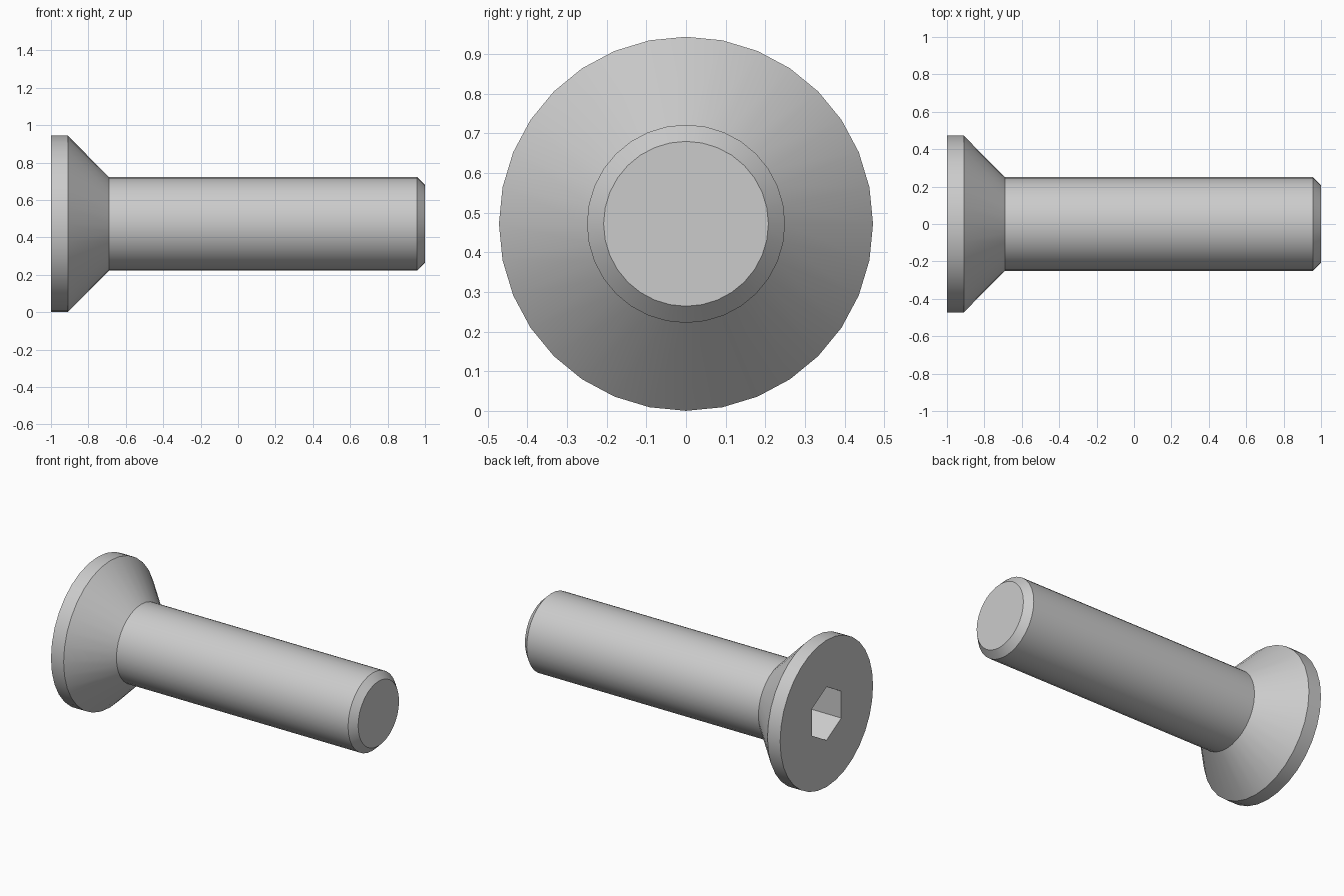
import bpy, bmesh
from math import pi, radians
from mathutils import Matrix, Vector

if "Cube" in bpy.data.objects:
    bpy.data.objects.remove(bpy.data.objects["Cube"])

AXIS_Z = 0.472
SIDES = 32


def make_object(name, bm):
    bmesh.ops.recalc_face_normals(bm, faces=bm.faces)
    mesh = bpy.data.meshes.new(name)
    bm.to_mesh(mesh)
    bm.free()
    obj = bpy.data.objects.new(name, mesh)
    bpy.context.collection.objects.link(obj)
    return obj


# Bolt body: (x, radius) profile turned around the x axis
profile = [(-1, 0), (-1, 0.472), (-0.91, 0.472), (-0.69, 0.25),
           (0.958, 0.25), (1, 0.208), (1, 0)]
bm = bmesh.new()
verts = [bm.verts.new((x, 0, AXIS_Z + r)) for x, r in profile]
edges = [bm.edges.new(pair) for pair in zip(verts, verts[1:])]
bmesh.ops.spin(bm, geom=verts + edges, cent=(0, 0, AXIS_Z), axis=(1, 0, 0),
               angle=2 * pi, steps=SIDES)
bmesh.ops.remove_doubles(bm, verts=bm.verts, dist=0.0005)
bolt = make_object("countersunk_bolt", bm)

# Hexagonal drive socket, with corners pointing up and down
depth = 0.23
bm = bmesh.new()
bmesh.ops.create_cone(bm, cap_ends=True, segments=6, radius1=0.172,
                      radius2=0.172, depth=depth * 2,
                      matrix=Matrix.Translation((-1, 0, AXIS_Z)) @ Matrix.Rotation(pi / 2, 4, 'Y'))
# turn so that one corner lies straight above the axis
corner = max(bm.verts, key=lambda v: v.co.z).co
if abs(corner.y) > 0.01:
    bmesh.ops.rotate(bm, verts=bm.verts, cent=(-1, 0, AXIS_Z),
                     matrix=Matrix.Rotation(pi / 6, 3, 'X'))
cutter = make_object("socket_cutter", bm)
cutter.hide_render = True

bpy.context.view_layer.objects.active = bolt
bolt.select_set(True)
cut = bolt.modifiers.new("hex_socket", 'BOOLEAN')
cut.operation = 'DIFFERENCE'
cut.solver = 'EXACT'
cut.object = cutter
bpy.ops.object.modifier_apply(modifier=cut.name)
bpy.data.objects.remove(cutter)

# Smooth round walls, crisp rims and socket
bpy.ops.object.shade_smooth_by_angle(angle=radians(30))
